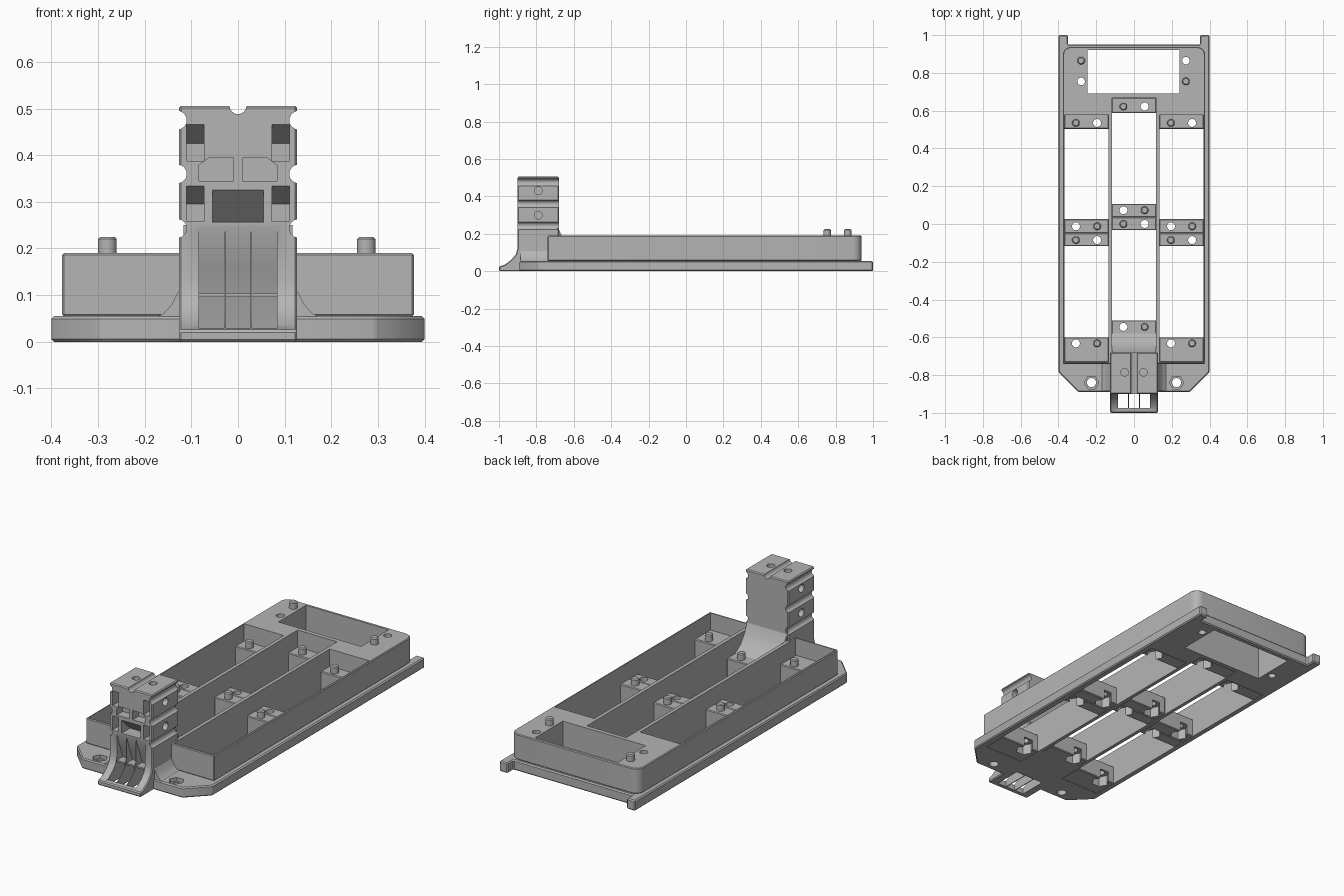
import bpy, bmesh, math

old = bpy.data.objects.get("Cube")
if old:
    bpy.data.objects.remove(old, do_unlink=True)

grey = bpy.data.materials.new("matte_grey")
grey.use_nodes = True
grey.diffuse_color = (0.46, 0.46, 0.46, 1)
grey.node_tree.nodes["Principled BSDF"].inputs["Base Color"].default_value = (0.46, 0.46, 0.46, 1)


def prism(name, pts, axis, lo, hi):
    """Extrude a 2D outline along an axis."""
    place = {"x": lambda a, b, t: (t, a, b),
             "y": lambda a, b, t: (a, t, b),
             "z": lambda a, b, t: (a, b, t)}[axis]
    bm = bmesh.new()
    rings = [[bm.verts.new(place(a, b, t)) for a, b in pts] for t in (lo, hi)]
    bm.faces.new(rings[0])
    bm.faces.new(rings[1])
    n = len(pts)
    for i in range(n):
        j = (i + 1) % n
        bm.faces.new((rings[0][i], rings[0][j], rings[1][j], rings[1][i]))
    bmesh.ops.recalc_face_normals(bm, faces=bm.faces)
    mesh = bpy.data.meshes.new(name)
    bm.to_mesh(mesh)
    bm.free()
    mesh.materials.append(grey)
    ob = bpy.data.objects.new(name, mesh)
    bpy.context.collection.objects.link(ob)
    return ob


def box(name, x0, x1, y0, y1, z0, z1):
    return prism(name, [(x0, y0), (x1, y0), (x1, y1), (x0, y1)], "z", z0, z1)


def rod(name, a, b, r, axis, lo, hi, sides=24):
    step = 2 * math.pi / sides
    pts = [(a + r * math.cos(i * step), b + r * math.sin(i * step)) for i in range(sides)]
    return prism(name, pts, axis, lo, hi)


def activate(ob):
    bpy.ops.object.select_all(action="DESELECT")
    ob.select_set(True)
    bpy.context.view_layer.objects.active = ob


def bevel(ob, width, segments=1):
    activate(ob)
    mod = ob.modifiers.new("bevel", "BEVEL")
    mod.width, mod.segments, mod.limit_method = width, segments, "ANGLE"
    mod.angle_limit = math.radians(40)
    bpy.ops.object.modifier_apply(modifier=mod.name)
    return ob


def cut(ob, cutters):
    activate(ob)
    for c in cutters:
        mod = ob.modifiers.new("cut", "BOOLEAN")
        mod.operation, mod.solver, mod.object = "DIFFERENCE", "EXACT", c
        bpy.ops.object.modifier_apply(modifier=mod.name)
    for c in cutters:
        bpy.data.objects.remove(c, do_unlink=True)


def pin(x, y, z0, z1):
    bevel(rod("locating_pin", x, y, 0.02, "z", z0, z1), 0.005)


def openings():
    """Three long bays, the rear window and the rear deck screw holes."""
    cs = [box("bay", -0.116, 0.116, -0.69, 0.667, -0.1, 0.4),
          box("window", -0.245, 0.242, 0.69, 0.922, -0.1, 0.4)]
    for a, b in ((-0.368, -0.135), (0.135, 0.368)):
        cs.append(box("bay", a, b, -0.73, 0.578, -0.1, 0.4))
    for x, y in ((-0.28, 0.755), (0.275, 0.865)):
        cs.append(rod("hole", x, y, 0.02, "z", -0.1, 0.4))
    return cs


# Base plate with chamfered front corners and two rear horns
half = [(0.35, 0.95), (0.35, 1), (0.4, 1), (0.4, -0.785), (0.295, -0.89)]
base = prism("base_plate", half + [(-x, y) for x, y in reversed(half)], "z", 0, 0.055)
bevel(base, 0.006)
cuts = openings() + [box("tower_socket", -0.12, 0.12, -0.95, -0.685, -0.1, 0.4)]
for x in (-0.225, 0.225):
    cuts.append(rod("hole", x, -0.84, 0.024, "z", -0.1, 0.1))
    cuts.append(rod("hex_recess", x, -0.84, 0.038, "z", 0.035, 0.1, 6))
cut(base, cuts)

# Walled tray with rounded rear corners and a solid rear deck
R, W = 0.045, 0.377
arc = [(W - R + R * math.cos(t * math.pi / 12), 0.938 - R + R * math.sin(t * math.pi / 12))
       for t in range(7)]
side = [(W, -0.74)] + arc
tray = prism("tray_walls", side + [(-x, y) for x, y in reversed(side)], "z", 0.055, 0.19)
bevel(tray, 0.004)
cut(tray, openings())
pin(-0.28, 0.865, 0.18, 0.225)
pin(0.275, 0.755, 0.18, 0.225)


# Cross ledges, each with one pin, one screw hole and a nut pocket beneath
def ledge(x0, x1, y0, y1, hole_y, pin_side):
    ob = bevel(box("cross_ledge", x0, x1, y0, y1, 0, 0.1), 0.004)
    cx = (x0 + x1) / 2
    hx = cx - pin_side * 0.056
    cut(ob, [rod("hole", hx, hole_y, 0.021, "z", -0.1, 0.2),
             rod("nut_pocket", hx, hole_y, 0.044, "z", -0.1, 0.055, 6)])
    pin(cx + pin_side * 0.056, hole_y, 0.09, 0.135)


for a, b in ((-0.37, -0.133), (0.133, 0.37)):
    ledge(a, b, 0.503, 0.58, 0.535, -1)
    ledge(a, b, -0.048, 0.026, -0.012, 1)
    ledge(a, b, -0.117, -0.048, -0.085, -1)
    ledge(a, b, -0.732, -0.6, -0.632, 1)
ledge(-0.118, 0.118, 0.587, 0.669, 0.622, -1)
ledge(-0.118, 0.118, 0.037, 0.107, 0.073, 1)
ledge(-0.118, 0.118, -0.032, 0.037, 0.0, -1)
ledge(-0.118, 0.118, -0.62, -0.51, -0.545, 1)

# Front tower with a curved nose
tower = prism("front_tower", [(-1, 0), (-1, 0.025), (-0.97, 0.035), (-0.935, 0.06), (-0.91, 0.09),
                              (-0.9, 0.125), (-0.9, 0.506), (-0.68, 0.506), (-0.68, 0)],
              "x", -0.127, 0.127)
bevel(tower, 0.005)
cuts = [rod("top_groove", 0, 0.506, 0.018, "y", -1.1, -0.5)]
for s in (-1, 1):
    for z in (0.475, 0.36, 0.243):
        cuts.append(rod("side_groove", s * 0.13, z, 0.02, "y", -1.1, -0.5))
    for z in (0.3, 0.43):
        cuts.append(rod("side_hole", -0.79, z, 0.021, "x", s * 0.09, s * 0.2))
    cuts.append(rod("top_hole", s * 0.05, -0.785, 0.02, "z", 0.43, 0.6))


def pocket(x0, x1, z0, mid, z1):
    """Front recess whose ceiling slopes down towards the back."""
    return prism("pocket", [(-0.95, z0), (-0.83, z0), (-0.83, mid), (-0.9, z1), (-0.95, z1)],
                 "x", x0, x1)


for s in (-1, 1):
    a, b = sorted((s * 0.073, s * 0.11))
    cuts += [pocket(a, b, 0.388, 0.425, 0.466), pocket(a, b, 0.258, 0.295, 0.334)]
    cuts.append(prism("roofed_pocket", [(s * 0.01, 0.345), (s * 0.084, 0.345), (s * 0.084, 0.378),
                                        (s * 0.063, 0.394), (s * 0.01, 0.394)], "y", -0.95, -0.85))
cuts.append(pocket(-0.055, 0.055, 0.256, 0.258, 0.325))

# Three ducts that sweep down and forward through the nose
for x in (-0.057, 0, 0.057):
    cuts.append(prism("duct", [(-1.1, 0.03), (-1.1, 0.245), (-0.9, 0.245), (-0.87, 0.16),
                               (-0.84, 0.08), (-0.81, -0.1), (-0.975, -0.1), (-0.975, 0.03)],
                      "x", x - 0.0265, x + 0.0265))
cut(tower, cuts)
box("duct_crossbar", -0.086, 0.086, -0.9, -0.85, 0.096, 0.104)

# Curved fillets joining the tower to the base, and the ramp behind it
for s in (-1, 1):
    prism("tower_fillet", [(s * x, z) for x, z in ((0.12, 0.05), (0.178, 0.05), (0.158, 0.062),
                                                 (0.142, 0.08), (0.132, 0.1), (0.12, 0.12))],
          "y", -0.885, -0.735)
prism("rear_ramp", [(-0.69, 0), (-0.69, 0.25), (-0.678, 0.22), (-0.66, 0.18), (-0.625, 0.13),
                    (-0.58, 0.1), (-0.58, 0)], "x", -0.117, 0.117)

for ob in bpy.context.collection.objects:
    if ob.type == "MESH" and grey.name in ob.data.materials:
        activate(ob)
        bpy.ops.object.shade_smooth_by_angle(angle=math.radians(30))
